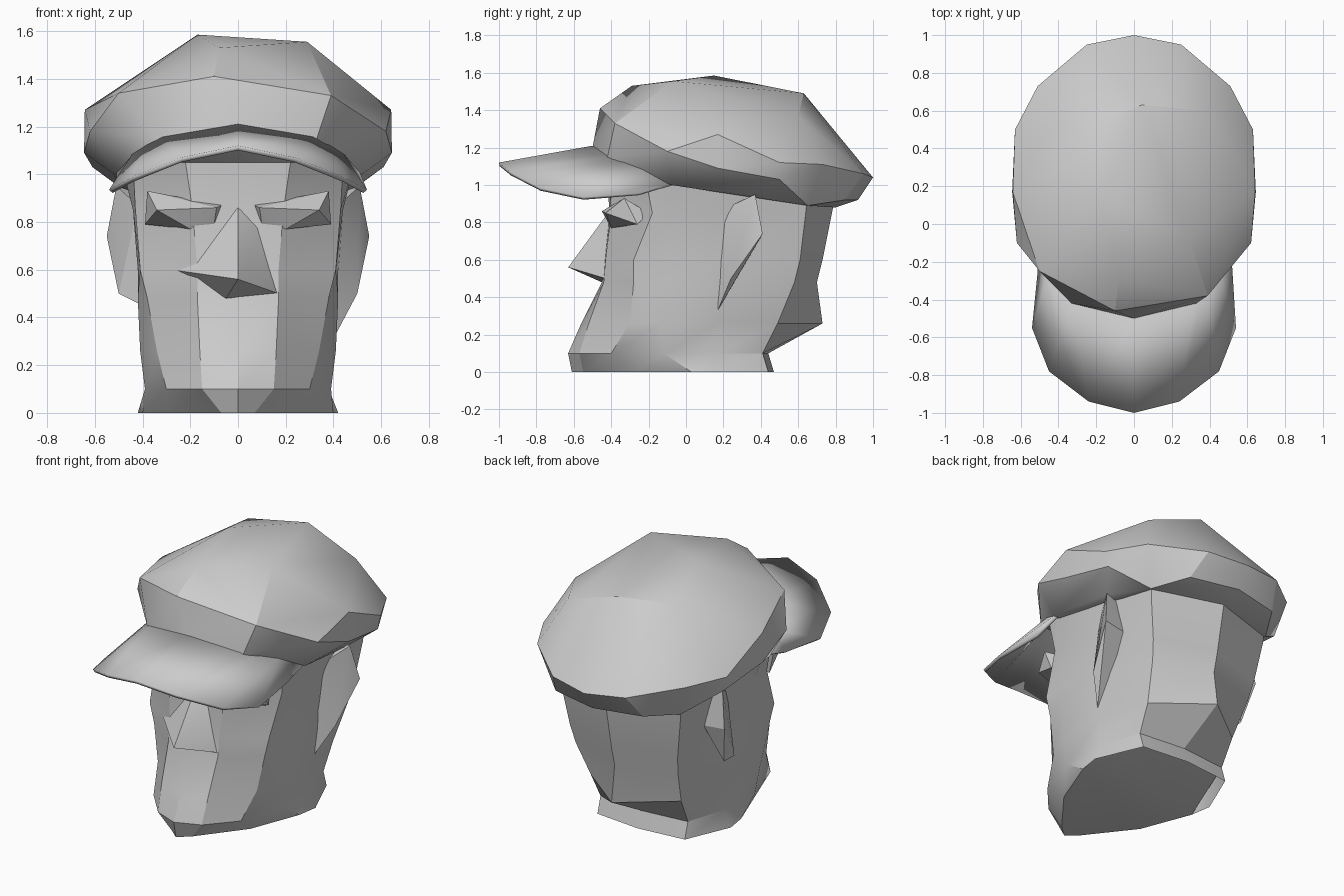
import bpy, bmesh, math

cube = bpy.data.objects.get("Cube")
if cube:
    bpy.data.objects.remove(cube, do_unlink=True)

grey = bpy.data.materials.new("plain grey")
grey.use_nodes = True
COLOUR = (0.6, 0.6, 0.6, 1)
grey.diffuse_color = COLOUR
grey.node_tree.nodes["Principled BSDF"].inputs["Base Color"].default_value = COLOUR


def add_part(name, verts, faces=None, angle=25, solid=True):
    """Mesh from points; without faces the points become a convex solid."""
    bm = bmesh.new()
    vs = [bm.verts.new(v) for v in verts]
    if faces:
        for f in faces:
            bm.faces.new([vs[i] for i in f])
    else:
        bmesh.ops.convex_hull(bm, input=vs)
        loose = [v for v in bm.verts if not v.link_faces]
        bmesh.ops.delete(bm, geom=loose, context='VERTS')
    if solid:
        bmesh.ops.recalc_face_normals(bm, faces=bm.faces)
    mesh = bpy.data.meshes.new(name)
    bm.to_mesh(mesh)
    bm.free()
    mesh.materials.append(grey)
    ob = bpy.data.objects.new(name, mesh)
    bpy.context.collection.objects.link(ob)
    bpy.ops.object.select_all(action='DESELECT')
    ob.select_set(True)
    bpy.context.view_layer.objects.active = ob
    bpy.ops.object.shade_smooth_by_angle(angle=math.radians(angle))
    return ob


def flip(points):
    return [(-x, y, z) for x, y, z in points]


# Head: half outlines (x, y) at each height, front centre to back centre
levels = [
    (0.00, [(0, -.61), (.07, -.55), (.28, -.28), (.4, .03), (.42, .16), (.3, .44), (0, .47)]),
    (0.10, [(0, -.63), (.15, -.57), (.3, -.40), (.39, -.12), (.38, .16), (.3, .41), (0, .44)]),
    (0.26, [(0, -.56), (.16, -.52), (.34, -.30), (.41, -.14), (.40, .17), (.31, .49), (0, .73)]),
    (0.48, [(0, -.45), (.17, -.44), (.38, -.28), (.42, -.1), (.42, .17), (.35, .58), (0, .70)]),
    (0.60, [(0, -.44), (.17, -.43), (.41, -.28), (.41, -.1), (.42, .18), (.37, .61), (0, .73)]),
    (0.85, [(0, -.41), (.19, -.40), (.43, -.18), (.44, -.05), (.44, .25), (.41, .64), (0, .78)]),
    (1.05, [(0, -.42), (.22, -.41), (.44, -.22), (.49, -.07), (.48, .3), (.42, .66), (0, .82)]),
]
verts, faces = [], []
for z, half in levels:
    ring = half + [(-x, y) for x, y in half[-2:0:-1]]
    verts += [(x, y, z) for x, y in ring]
n = 12
for k in range(len(levels) - 1):
    for i in range(n):
        j = (i + 1) % n
        faces.append((k * n + i, k * n + j, (k + 1) * n + j, (k + 1) * n + i))
# Flat chin base, hollow neck behind it, closed crown
faces += [(9, 10, 11, 0, 1, 2, 3), (3, n + 4, n + 5, n + 6, n + 7, n + 8, 9),
          tuple(range(len(verts) - n, len(verts)))]
add_part("head", verts, faces)

# Nose: a faceted wedge that runs into the right cheek
add_part("nose", [(0, -.41, .86), (0, -.63, .56), (-.05, -.45, .48), (.17, -.43, .5),
                  (-.28, -.35, .6), (.09, -.39, .8), (0, -.35, .5), (0, -.35, .8)])

# Heavy eyelids and ears, one per side
eye = [(.07, -.41, .87), (.38, -.33, .93), (.39, -.26, .79), (.2, -.40, .77),
       (.10, -.41, .79), (.34, -.43, .85), (.09, -.45, .86), (.36, -.2, .85)]
ear = [(.40, .17, .45), (.42, .2, .87), (.55, .41, .74), (.51, .37, .95),
       (.5, .24, .5), (.40, .4, .72), (.40, .36, .92)]
add_part("left_eye", eye)
add_part("right_eye", flip(eye))
add_part("left_ear", ear + [(.41, .17, .33)])
add_part("right_ear", flip(ear + [(.50, .34, .5)]))

# Cap crown: mirrored rim points plus an uneven faceted top
rim = [(.33, -.42, 1.15), (.52, -.08, 1.0), (.5, .35, .95), (.42, .65, .89),
       (.62, -.1, 1.18), (.645, .17, 1.09), (.61, .5, 1.03), (.3, .85, .92),
       (.642, .17, 1.27), (.63, .5, 1.12), (.51, .73, 1.11), (.25, .95, 1.06)]
crown = [(0, -.5, 1.2), (0, .8, .88), (0, .92, .92), (0, 1, 1.04),
         (.39, -.38, 1.33), (-.5, -.25, 1.34), (-.1, -.46, 1.41), (-.08, -.29, 1.53),
         (.29, -.07, 1.555), (-.17, .15, 1.585), (.39, .6, 1.37),
         (-.28, .5, 1.48), (.04, .63, 1.49)]
add_part("cap_crown", rim + flip(rim) + crown, angle=30)

# Cap peak: a curved sheet between its inner and outer edges
inner = [(.51, -.07, 1.01), (.44, -.22, 1.09), (.38, -.31, 1.13), (.32, -.40, 1.16)]
outer = [(.51, -.25, .955), (.54, -.55, .935), (.45, -.78, .985), (.24, -.94, 1.07)]
inner += [(0, -.5, 1.21)] + flip(inner)[::-1]
outer += [(0, -1, 1.12)] + flip(outer)[::-1]
m = len(inner)
peak = add_part("cap_peak", inner + outer,
                [(i, i + 1, m + i + 1, m + i) for i in range(m - 1)], angle=15, solid=False)
thick = peak.modifiers.new("thickness", 'SOLIDIFY')
thick.thickness = 0.02
thick.offset = -1
